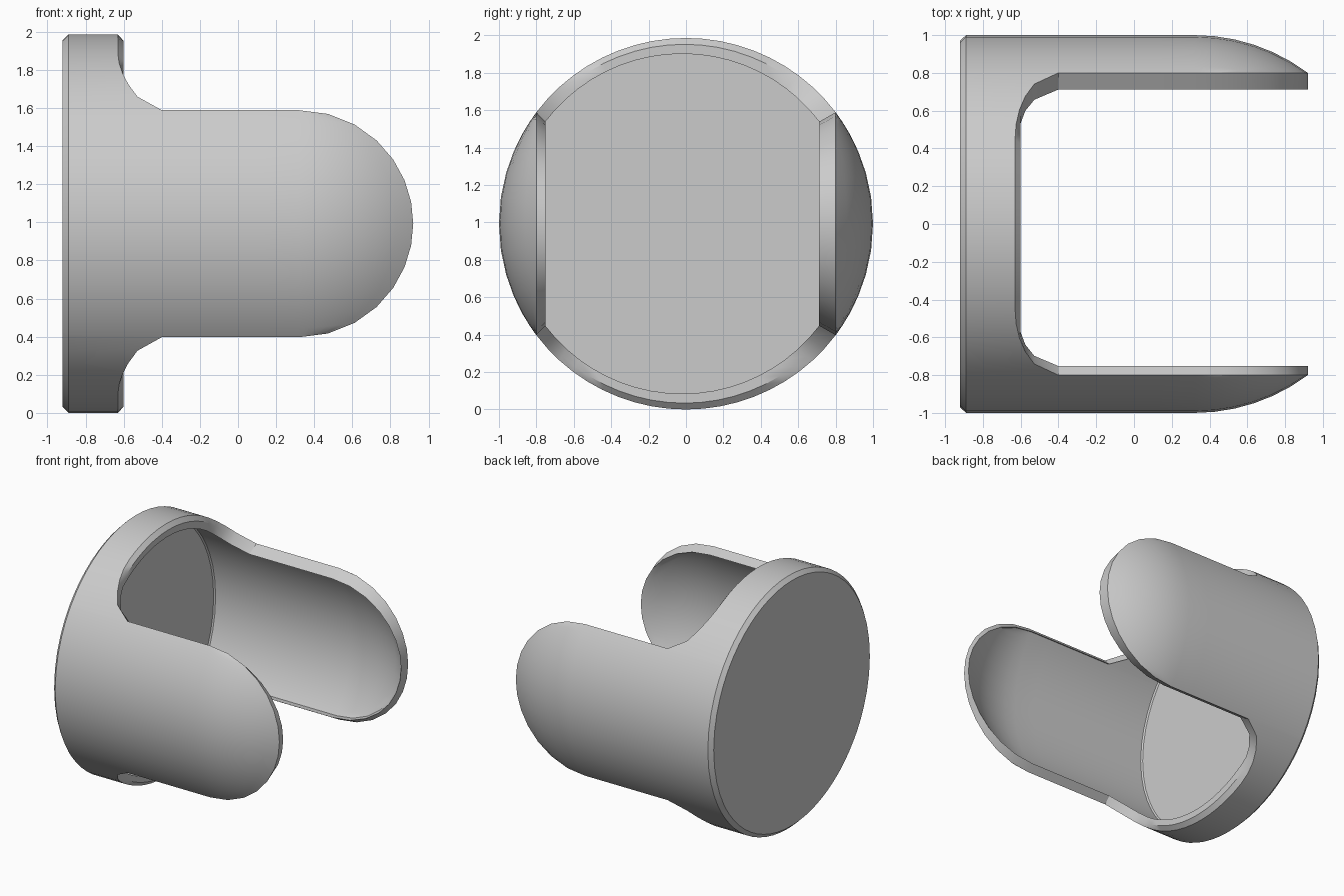
import bpy, bmesh
from math import sin, cos, acos, pi, sqrt, radians

cube = bpy.data.objects.get("Cube")
if cube:
    bpy.data.objects.remove(cube)

grey = bpy.data.materials.new("plain_grey")
grey.use_nodes = True
colour = (0.6, 0.6, 0.6, 1)
grey.diffuse_color = colour
grey.node_tree.nodes["Principled BSDF"].inputs["Base Color"].default_value = colour

LOBE, SIDE, STRAIGHT, DOME = 14, 20, 4, 6
LOBES = [range(LOBE + 1), range(LOBE + SIDE, 2 * LOBE + SIDE + 1)]
MID_Z = 0.993                    # height of the cup's axis


def column_angles(slot):
    """Angles around the x axis: lobe, open side, lobe, open side."""
    edge = acos(slot)
    angles = []
    for side in (0, pi):
        # Lobe columns crowd towards the slot edges
        angles += [side + edge * sin(pi * (i / LOBE - 0.5)) for i in range(LOBE + 1)]
        angles += [side + edge + (pi - 2 * edge) * i / SIDE for i in range(1, SIDE)]
    return angles


def build_skin(bm, rings, radius, slot, low):
    """Closed end, ring wall and two domed lobes of one skin of the shell."""
    angles = column_angles(slot)
    dome_x = 0.32
    verts = []

    def point(x, r, angle):
        v = bm.verts.new((x, r * cos(angle), MID_Z * (1 + r * sin(angle))))
        verts.append(v)
        return v

    def slot_bottom(angle):
        t = min(max((abs(cos(angle)) - 0.45) / (slot - 0.45), 0), 1)
        return low + (-0.4 - low) * (1 - sqrt(max(0, 1 - t * t)))

    def quads(a, b):
        for i in range(len(a) - 1):
            bm.faces.new((a[i], a[i + 1], b[i + 1], b[i]))

    rows = [[point(x, r, a) for a in angles] for x, r in rings]
    rows.append([point(slot_bottom(a), radius, a) for a in angles])
    for a, b in zip(rows, rows[1:]):
        quads(a + a[:1], b + b[:1])
    for cols in LOBES:
        last = [rows[-1][c] for c in cols]
        for k in range(1, STRAIGHT + DOME + 1):
            new = []
            for c in cols:
                a = angles[c]
                if k <= STRAIGHT:
                    new.append(point(-0.4 + (dome_x + 0.4) * k / STRAIGHT, radius, a))
                else:
                    phi = acos(min(1, slot / abs(cos(a)))) * (k - STRAIGHT) / DOME
                    new.append(point(dome_x + radius * sin(phi), radius * cos(phi), a))
            quads(last, new)
            last = new
    bm.faces.new(rows[0][::-1])
    return verts


bm = bmesh.new()
outer = build_skin(bm, [(-0.92, 0.97), (-0.89, 1)], 1, 0.8, -0.63)
rim_edges = [tuple(e.verts) for e in bm.edges if e.is_boundary]
inner = build_skin(bm, [(-0.87, 0.94), (-0.86, 0.95)], 0.95, 0.81, -0.64)

# Rim joining the skins: bevelled outer edge, flat front, lip standing inward
wall = dict(zip(outer, inner))
bevel, lip = {}, {}
for v in {v for e in rim_edges for v in e}:
    x, y, z = v.co
    lip[v] = bm.verts.new((max(x, -0.6), 0.915 * y - 0.02, MID_Z + 0.915 * (z - MID_Z)))
    co = v.co.lerp(lip[v].co, 0.4)
    co.x = lip[v].co.x
    bevel[v] = bm.verts.new(co)
for a, b in rim_edges:
    bm.faces.new((a, b, bevel[b], bevel[a]))
    bm.faces.new((bevel[a], bevel[b], lip[b], lip[a]))
    bm.faces.new((lip[a], lip[b], wall[b], wall[a]))

bmesh.ops.remove_doubles(bm, verts=bm.verts[:], dist=0.0005)
bmesh.ops.recalc_face_normals(bm, faces=bm.faces[:])
mesh = bpy.data.meshes.new("slotted_cup")
bm.to_mesh(mesh)
bm.free()
mesh.materials.append(grey)
cup = bpy.data.objects.new("slotted_cup", mesh)
bpy.context.collection.objects.link(cup)
bpy.context.view_layer.objects.active = cup
cup.select_set(True)
bpy.ops.object.shade_smooth_by_angle(angle=radians(30))
